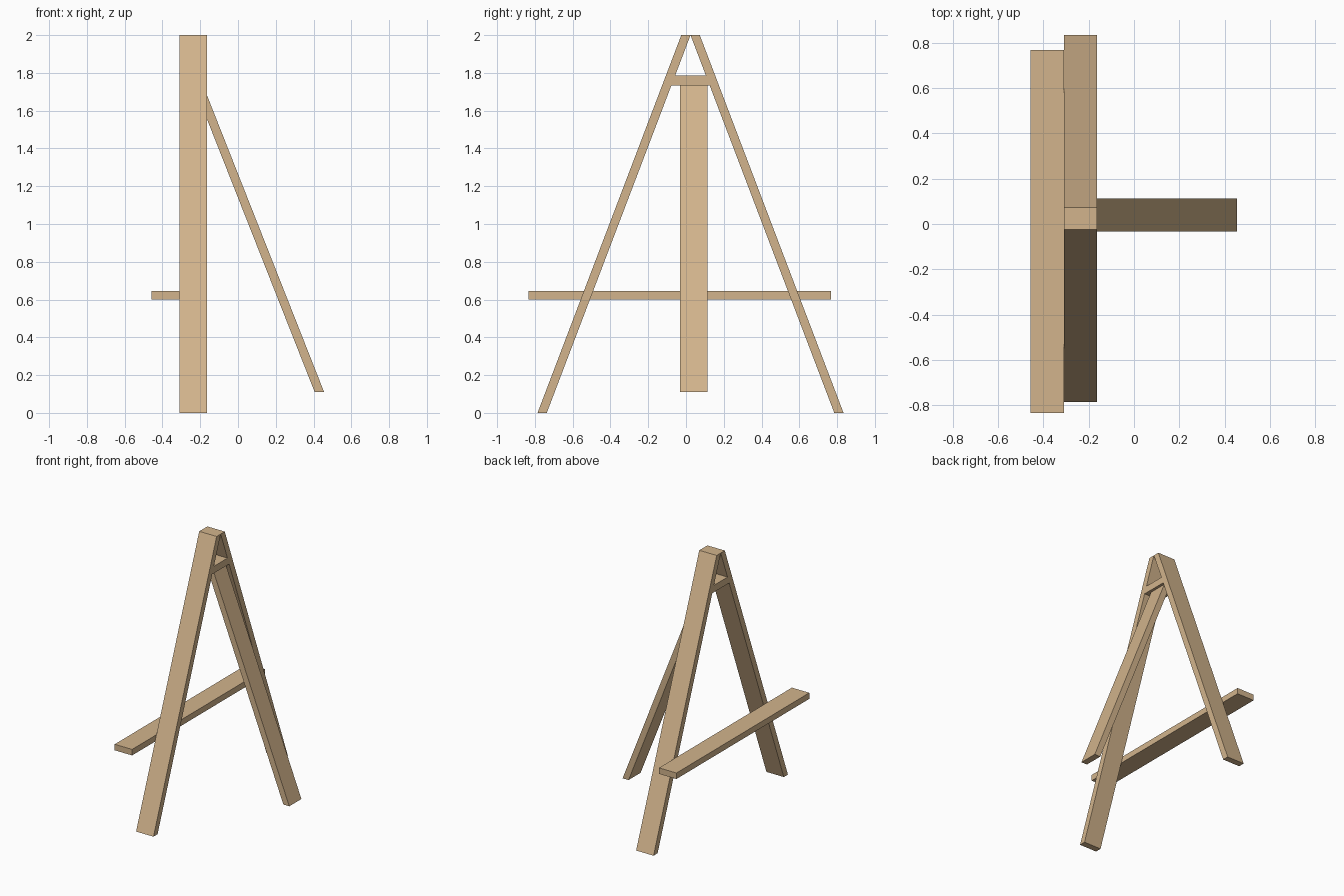
import bpy
import bmesh
from mathutils import Vector

cube = bpy.data.objects.get("Cube")
if cube:
    bpy.data.objects.remove(cube, do_unlink=True)

# Tan wood
wood = bpy.data.materials.new("tan_wood")
wood.use_nodes = True
colour = (0.645, 0.456, 0.262, 1)
wood.diffuse_color = colour
wood.node_tree.nodes["Principled BSDF"].inputs["Base Color"].default_value = colour


def plank(name, profile, start, end, axis):
    """Extrude a profile along x (points are y, z) or along y (points are x, z)."""
    bm = bmesh.new()

    def place(a, z):
        return (start, a, z) if axis == "x" else (a, start, z)

    face = bm.faces.new([bm.verts.new(place(a, z)) for a, z in profile])
    shift = Vector((end - start, 0, 0) if axis == "x" else (0, end - start, 0))
    extruded = bmesh.ops.extrude_face_region(bm, geom=[face])
    bmesh.ops.translate(bm, vec=shift,
                        verts=[g for g in extruded["geom"] if isinstance(g, bmesh.types.BMVert)])
    bmesh.ops.recalc_face_normals(bm, faces=bm.faces)
    mesh = bpy.data.meshes.new(name)
    bm.to_mesh(mesh)
    bm.free()
    mesh.materials.append(wood)
    obj = bpy.data.objects.new(name, mesh)
    bpy.context.collection.objects.link(obj)
    return obj


# Shared dimensions
height = 2.0
frame_left, frame_right = -0.31, -0.163
apex_y = 0.024
foot = 0.81       # outer foot distance from the apex
thick = 0.049     # horizontal thickness of the legs


def inner(z):
    """Distance from the apex to a leg's inner face at a height."""
    return (foot - thick) * (1 - z / height)


# Pair of leaning legs, cut level at both ends
for name, side in (("front_leg", -1), ("rear_leg", 1)):
    points = [(foot, 0), (thick, height), (0, height), (foot - thick, 0)]
    plank(name, [(apex_y + side * d, z) for d, z in points],
          frame_left, frame_right, "x")

# Short brace wedged between the legs
low, high = 1.732, 1.785
plank("top_brace",
      [(apex_y - inner(low), low), (apex_y + inner(low), low),
       (apex_y + inner(high), high), (apex_y - inner(high), high)],
      frame_left, frame_right, "x")

# Side strut leaning against the underside of the brace
plank("support_strut",
      [(0.406, 0.11), (0.456, 0.11), (-0.184, low), (-0.234, low)],
      -0.033, 0.113, "y")

# Long ledge fixed across the open side of the legs
plank("ledge",
      [(-0.457, 0.599), (frame_left, 0.599), (frame_left, 0.645), (-0.457, 0.645)],
      -0.834, 0.768, "y")
